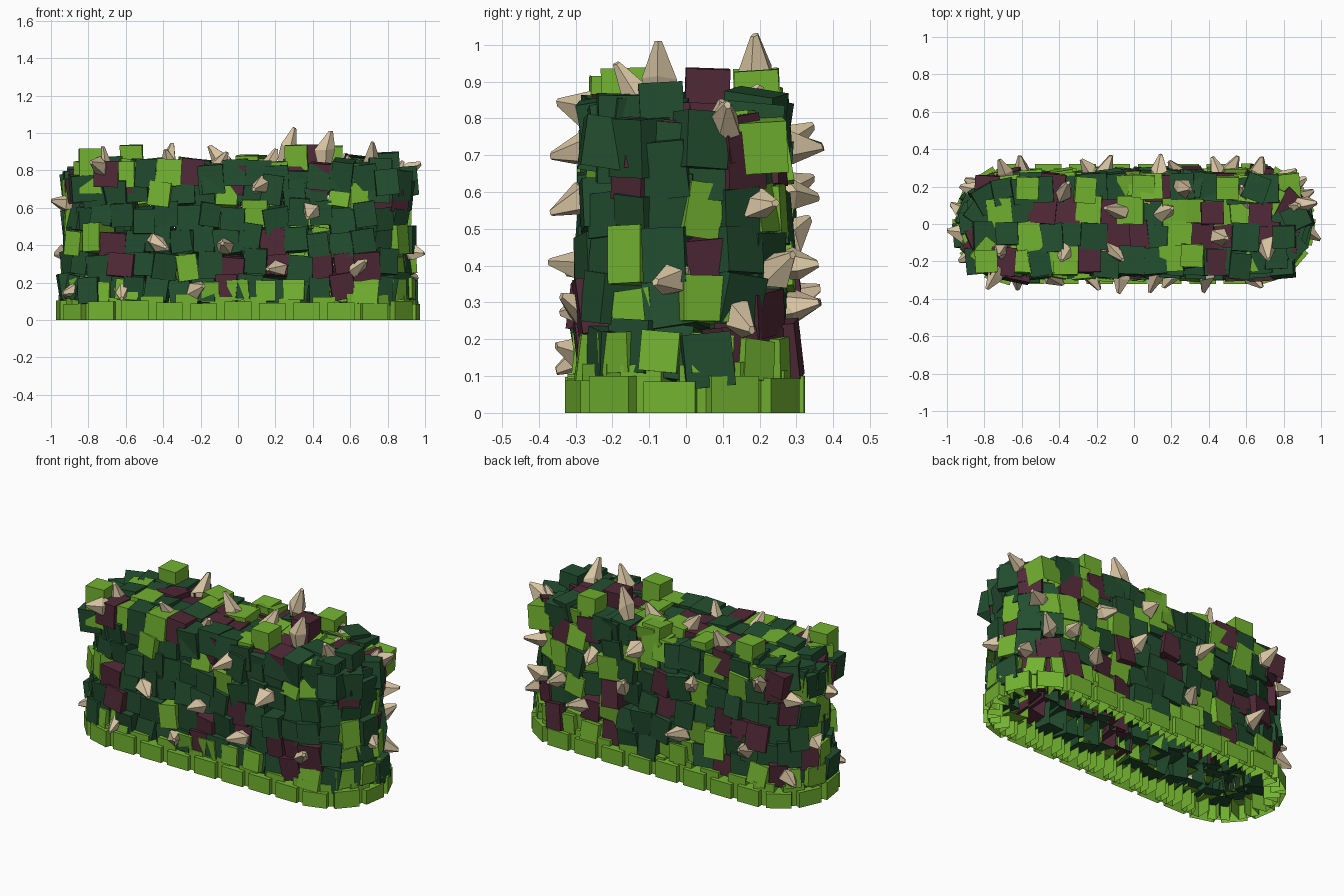
import bpy, bmesh, math, random
from mathutils import Vector, Matrix

if "Cube" in bpy.data.objects:
    bpy.data.objects.remove(bpy.data.objects["Cube"])

random.seed(5)
R = random.uniform
COLORS = {
    "bright_leaves": (0.17, 0.45, 0.03, 1),
    "dark_leaves": (0.016, 0.075, 0.028, 1),
    "purple_leaves": (0.08, 0.022, 0.038, 1),
    "thorns": (0.68, 0.55, 0.36, 1),
    "base_leaves": (0.17, 0.45, 0.03, 1),
}
meshes = {name: bmesh.new() for name in COLORS}


def frame(pos, normal):
    """Matrix whose local +Z looks along the normal and local Y is up."""
    z = Vector(normal).normalized()
    x = Vector((0, 0, 1)).cross(z)
    x = x.normalized() if x.length > 0.01 else Vector((1, 0, 0))
    m = Matrix((x, z.cross(x), z)).transposed().to_4x4()
    m.translation = pos
    return m


def block(part, pos, normal, w, h, d, tilt=0.0, open_bottom=False):
    """Leaf block with its outer face at pos; the hidden inner face is open."""
    m = frame(pos, normal)
    for axis in "XYZ":
        m = m @ Matrix.Rotation(R(-tilt, tilt), 4, axis)
    m = m @ Matrix.Translation((0, 0, -d / 2)) @ Matrix.Diagonal((w, h, d, 1))
    bm = meshes[part]
    vs = bmesh.ops.create_cube(bm, size=1, matrix=m)["verts"]
    faces = {f for v in vs for f in v.link_faces}
    for f in faces:
        f.normal_update()
    inner = -(m.to_3x3() @ Vector((0, 0, 1)))
    gone = {max(faces, key=lambda f: f.normal.dot(inner))}
    if open_bottom:
        gone.add(min(faces, key=lambda f: f.normal.z))
    bmesh.ops.delete(bm, geom=list(gone), context="FACES_ONLY")


def thorn(pos, normal, length=0.16, r=0.055):
    """Faceted five-sided spike with a wide shoulder and an off-centre tip."""
    m = frame(pos, normal) @ Matrix.Rotation(R(0, 6.28), 4, "Z")
    bm = meshes["thorns"]
    rings = []
    for rad, z, shift in ((r * 0.6, -0.03, 0), (r, length * 0.25, 0), (0.012, length, r * 0.6)):
        rings.append([bm.verts.new(m @ Vector((rad * math.cos(a) + shift, rad * 0.85 * math.sin(a),
                                               z + (R(-.025, .025) if rad == r else 0))))
                      for a in (i * math.tau / 5 for i in range(5))])
    for a, b in zip(rings, rings[1:]):
        for i in range(5):
            j = (i + 1) % 5
            bm.faces.new((a[i], a[j], b[j], b[i]))
    bm.faces.new(rings[-1])


def outline(hx, hy, end, n):
    """n evenly spaced (point, normal) pairs round a straight-sided oval."""
    pts = []
    for i in range(720):
        t = math.tau * i / 720
        pts.append(Vector((math.cos(t) * end + math.copysign(hx - end, math.cos(t)),
                           math.sin(t) * hy, 0)))
    lens = [(pts[(i + 1) % 720] - pts[i]).length for i in range(720)]
    step, run, k, out = sum(lens) / n, 0, 0, []
    for i in range(720):
        d = pts[(i + 1) % 720] - pts[i]
        while k < n and (k + 0.5) * step <= run + lens[i]:
            p = pts[i] + d * (((k + 0.5) * step - run) / lens[i])
            out.append((p, Vector((d.y, -d.x, 0)).normalized()))
            k += 1
        run += lens[i]
    return out


def leaf():
    return random.choices(("dark_leaves", "bright_leaves", "purple_leaves"), (56, 25, 19))[0]


# Base ring: low upright blocks with taller ones set back between them
for i, (p, n) in enumerate(outline(0.965, 0.322, 0.33, 50)):
    front = i % 2
    h = R(0.085, 0.105) if front else R(0.115, 0.14)
    p = p - n * (0 if front else 0.025)
    block("base_leaves", p + Vector((0, 0, h / 2)), n, 0.142 if front else 0.12, h, 0.09,
          open_bottom=True)

# Lower fringe: small bright blocks leaning at the foot of the wall
for p, n in outline(0.95, 0.30, 0.33, 30):
    if random.random() < 0.5:
        block("bright_leaves", p + Vector((0, 0, R(0.14, 0.17))), n, R(.09, .13), .11, .12, 0.14)

# Wall: six courses of jittered leaf blocks
for row, z in enumerate((0.165, 0.29, 0.42, 0.55, 0.675, 0.765)):
    for p, n in outline(0.955 - row * 0.004, 0.302 - row * 0.006, 0.34, 36 + row % 2):
        drop = 0.04 if row == 5 and abs(p.x) > 0.85 else 0
        block(leaf(), p + n * R(-0.035, 0.012) + Vector((0, 0, z - drop + R(-.025, .025))),
              n, R(0.105, 0.14), R(0.12, 0.16), 0.14, 0.17)

# Top: four rows of leaf blocks inside the oval
for j, y in enumerate((-0.195, -0.066, 0.066, 0.195)):
    for i in range(17):
        x = (i - 8) * 0.115 + (0.02 if j % 2 else -0.02)
        e = max(0, abs(x) - 0.6) / 0.30
        if e * e + (y / 0.30) ** 2 < 1.0:
            block(leaf(), Vector((x + R(-.012, .012), y + R(-.01, .01),
                                  0.83 + R(-.03, .03) - 0.05 * e * e)),
                  (0, 0, 1), R(.12, .145), R(.14, .155), 0.14, 0.15)

# Raised blocks standing above the top
for x, y, z, part in ((-.79, -.20, .915, "bright_leaves"), (-.57, .19, .935, "bright_leaves"),
                      (.31, -.17, .935, "bright_leaves"), (.42, .06, .935, "purple_leaves"),
                      (.50, .19, .93, "bright_leaves"), (.80, -.07, .895, "dark_leaves"),
                      (.05, .20, .88, "bright_leaves"), (-.68, -.05, .87, "dark_leaves"),
                      (.76, -.18, .865, "dark_leaves")):
    block(part, Vector((x, y, z)), (0, 0, 1), 0.12, 0.12, 0.24, 0.07)

# Thorns: front
for x, z in ((-.73, .82), (-.45, .42), (-.62, .17), (-.24, .16), (-.06, .39),
             (.13, .72), (.40, .59), (.22, .28), (.62, .27)):
    thorn(Vector((x, -0.255, z)), (R(-.6, .6), -1, R(-.3, .3)), R(.10, .12))
# Thorns: back
for x, z in ((-.68, .72), (-.60, .30), (-.22, .60), (-.17, .28), (.13, .72),
             (.24, .46), (.45, .60), (.50, .28), (.66, .40)):
    thorn(Vector((x, 0.255, z)), (R(-.7, .3), 1, R(-.1, .4)), R(.10, .12))
# Thorns: right and left ends
for y, z, t in ((-.02, .36, -.5), (.13, .26, .5), (.10, .78, .2), (.19, .57, .2), (.23, .38, .6)):
    thorn(Vector((.90 - 2.2 * y * y, y, z)), (1, t, R(-.1, .3)), .11)
for y, z, t in ((.18, .64, .6), (.05, .36, .3), (-.05, .62, -.2), (-.16, .17, -.5), (.20, .18, .4)):
    thorn(Vector((-.90 + 2.2 * y * y, y, z)), (-1, t, R(-.1, .3)), .10)
# Thorns: top
for x, y, z, dx, dy in ((-.38, .20, .95, 0, .3), (-.12, .08, .945, -.4, .1), (.18, .06, .92, .2, 0),
                        (.32, .16, 1.01, .5, -.3), (.46, -.07, 1.01, 0, 0), (.75, -.17, .95, .3, -.5),
                        (-.35, -.19, .91, .1, -.6), (-.70, -.19, .91, .1, -.5),
                        (-.09, -.18, .91, .3, -.4), (.60, .18, .90, 0, .5), (.89, .13, .83, .6, .4)):
    d = Vector((dx, dy, 1)).normalized()
    thorn(Vector((x, y, z)) - d * 0.16, d, 0.16, 0.06)

# Objects, one per foliage colour
for name, bm in meshes.items():
    me = bpy.data.meshes.new(name)
    if name == "thorns":
        bmesh.ops.recalc_face_normals(bm, faces=bm.faces)
    bm.to_mesh(me)
    bm.free()
    mat = bpy.data.materials.new(name)
    mat.diffuse_color = COLORS[name]
    mat.use_nodes = True
    mat.node_tree.nodes["Principled BSDF"].inputs["Base Color"].default_value = mat.diffuse_color
    me.materials.append(mat)
    bpy.context.collection.objects.link(bpy.data.objects.new(name, me))
